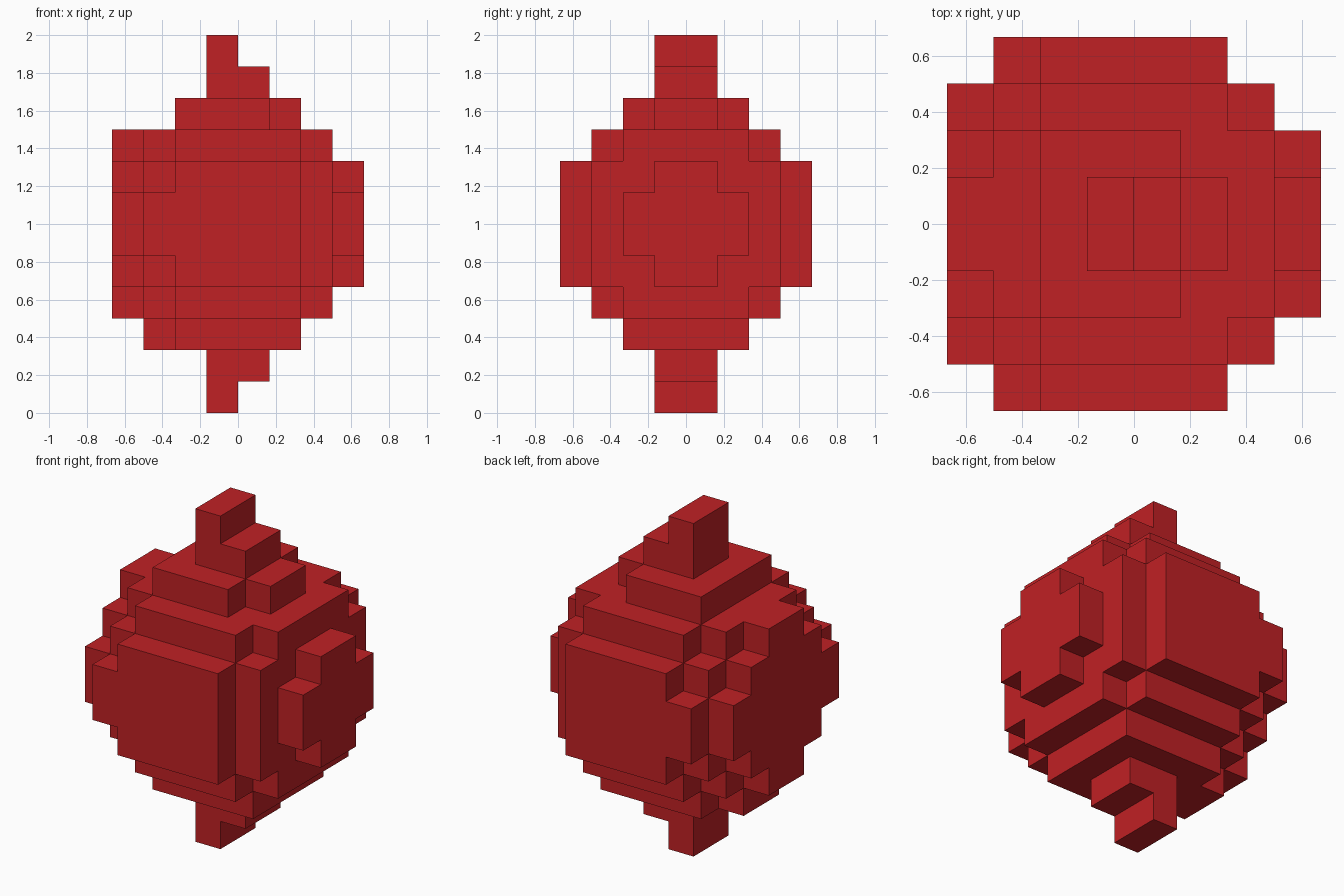
import bpy, bmesh
from mathutils import Vector

cube = bpy.data.objects.get("Cube")
if cube:
    bpy.data.objects.remove(cube, do_unlink=True)

U = 1 / 6  # size of one block

red = bpy.data.materials.new("red")
red.use_nodes = True
color = (0.53, 0.015, 0.018, 1)
red.diffuse_color = color
red.node_tree.nodes["Principled BSDF"].inputs["Base Color"].default_value = color


def blocks(name, boxes):
    """Join boxes (x0, x1, half_y, z0, z1), in blocks, into one outer shell."""
    cells = {(x, y, z) for x0, x1, h, z0, z1 in boxes
             for x in range(x0, x1) for y in range(-h, h) for z in range(z0, z1)}
    bm = bmesh.new()
    for cell in cells:
        center = Vector(cell) + Vector((0.5, 0.5, 0.5))
        for axis in range(3):
            for sign in (-1, 1):
                near = list(cell)
                near[axis] += sign
                if tuple(near) in cells:
                    continue
                n, a, b = Vector(), Vector(), Vector()
                n[axis] = sign / 2
                a[(axis + 1) % 3] = 0.5
                b[(axis + 2) % 3] = sign / 2
                ring = (-a - b, a - b, a + b, b - a)
                bm.faces.new([bm.verts.new((center + n + c) * U) for c in ring])
    bmesh.ops.remove_doubles(bm, verts=bm.verts, dist=U / 100)
    bmesh.ops.dissolve_limit(bm, angle_limit=0.01, verts=bm.verts, edges=bm.edges)
    mesh = bpy.data.meshes.new(name)
    bm.to_mesh(mesh)
    bm.free()
    mesh.materials.append(red)
    obj = bpy.data.objects.new(name, mesh)
    bpy.context.collection.objects.link(obj)


def tiers(x0, x1, steps):
    """Stepped slab, mirrored about the middle height: (half_y, half_z) pairs."""
    return [(x0, x1, hy, 6 - hz, 6 + hz) for hy, hz in steps]


# Stepped round body, sliced along x
blocks("body",
       tiers(-4, -3, [(1, 3), (2, 2), (3, 1)])
       + tiers(-3, -2, [(2, 3), (3, 2), (4, 1)])
       + tiers(-2, 2, [(3, 3), (4, 2)])
       + tiers(2, 3, [(2, 3), (3, 2)])
       + tiers(3, 4, [(1, 2), (2, 1)]))

# Caps above and below the body
blocks("top_cap", [(-2, 1, 2, 9, 10), (1, 2, 1, 9, 10)])
blocks("bottom_cap", [(-2, 2, 2, 2, 3), (-3, -2, 1, 2, 3)])

# Stepped pegs at both ends
blocks("top_peg", [(-1, 0, 1, 10, 12), (0, 1, 1, 10, 11)])
blocks("bottom_peg", [(-1, 0, 1, 0, 2), (0, 1, 1, 1, 2)])
